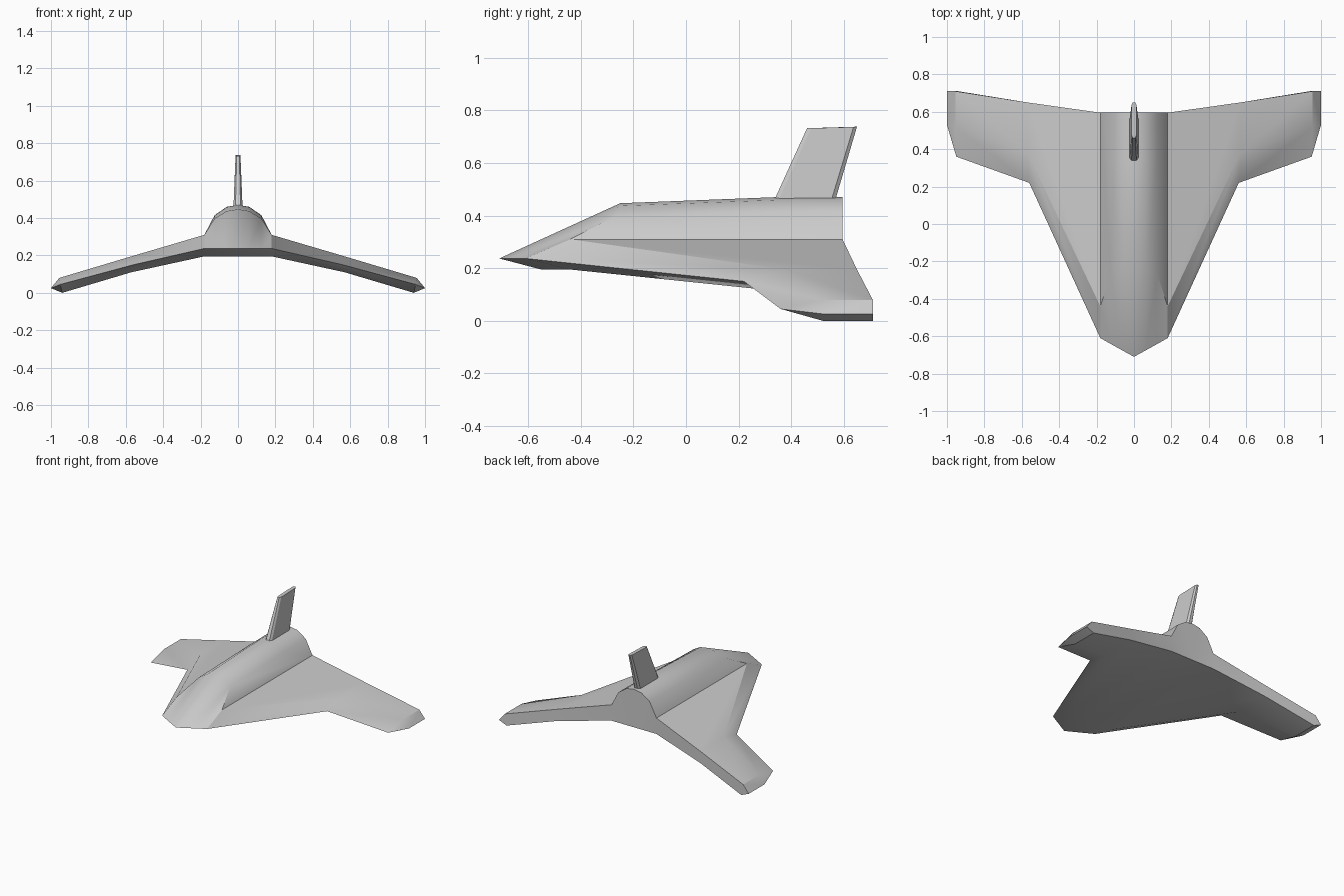
import bpy, bmesh, math
from mathutils import Vector

if "Cube" in bpy.data.objects:
    bpy.data.objects.remove(bpy.data.objects["Cube"])


class Builder:
    """Collects faces from shared points and turns them into a mesh object."""
    def __init__(self):
        self.bm, self.verts = bmesh.new(), {}

    def face(self, *pts):
        pts = list(dict.fromkeys(tuple(p) for p in pts))
        if len(pts) < 3:
            return
        for p in pts:
            if p not in self.verts:
                self.verts[p] = self.bm.verts.new(p)
        self.bm.faces.new([self.verts[p] for p in pts])

    def strip(self, a, b):
        for i in range(len(a) - 1):
            self.face(a[i], a[i + 1], b[i + 1], b[i])

    def finish(self, name, mirror=False, angle=30):
        bm = self.bm
        if mirror:
            geom = bm.verts[:] + bm.edges[:] + bm.faces[:]
            bmesh.ops.mirror(bm, geom=geom, axis='X', merge_dist=0.0005)
            bmesh.ops.remove_doubles(bm, verts=bm.verts[:], dist=0.0005)
        bmesh.ops.recalc_face_normals(bm, faces=bm.faces[:])
        mesh = bpy.data.meshes.new(name)
        bm.to_mesh(mesh)
        bm.free()
        ob = bpy.data.objects.new(name, mesh)
        bpy.context.collection.objects.link(ob)
        bpy.ops.object.select_all(action='DESELECT')
        ob.select_set(True)
        bpy.context.view_layer.objects.active = ob
        bpy.ops.object.shade_smooth_by_angle(angle=math.radians(angle))
        return ob


# Right half of the blended wing body: chains run from the nose to the tip
nose, nose_side = (0, -.71, .237), (.18, -.61, .237)
edge = [nose, nose_side, (.56, .22, .15), (.95, .36, .045), (1, .53, .025), (1, .71, .025)]
top = [(.18, -.44, .31), (.57, .38, .195), (.955, .52, .08), (.955, .71, .08)]
low = [(0, -.55, .195), (.18, -.44, .195), (.57, .38, .11), (.94, .52, 0), (.94, .71, 0)]
rear_top = [(.18, .595, .31), (.57, .65, .195), top[-1]]
rear_low = [(0, .595, .195), (.18, .595, .195), (.57, .65, .11), low[-1]]

body = Builder()
body.strip(edge[1:4] + edge[4:], top[:3] + top[2:])       # upper bevel
body.strip(edge, low[:4] + low[3:])                       # lower bevel
body.strip(top[:3], rear_top)                             # wing top
body.strip(low[:4], rear_low)                             # underside
body.strip(rear_top[:2], rear_low[1:3])                   # trailing edge
body.face(rear_top[1], rear_top[2], edge[-1], rear_low[3], rear_low[2])

# Fuselage hump: four cross-sections from centre line to wing root
sections = [
    [nose, (.06, -.677, .237), (.125, -.641, .237), nose_side],
    [(0, -.25, .447), (.06, -.25, .437), (.125, -.27, .398), top[0]],
    [(0, .34, .47), (.06, .34, .459), (.125, .34, .413), rear_top[0]],
    [(0, .595, .47), (.06, .595, .46), (.125, .595, .415), rear_top[0]],
]
# the nose bevels share the intermediate nose points
for a, b in zip(sections, sections[1:]):
    body.strip(a, b)
body.face(*sections[-1], rear_low[1], rear_low[0])
body.finish("wing_body", mirror=True, angle=32)


# Tail fin: bevelled section, swept back and tapered
def fin_loop(rows):
    right = [(x, y, z) for x, y, z in rows]
    return right + [(-x, y, z) for x, y, z in reversed(rows)]


base = fin_loop([(.014, .327, .44), (.025, .343, .44), (.025, .547, .44), (.012, .562, .44)])
tip = fin_loop([(.007, .46, .732), (.013, .476, .732), (.013, .637, .737), (.006, .65, .738)])
fin = Builder()
fin.strip(base + base[:1], tip + tip[:1])
fin.face(*tip)
fin.face(*base)
fin.finish("tail_fin", angle=25)
